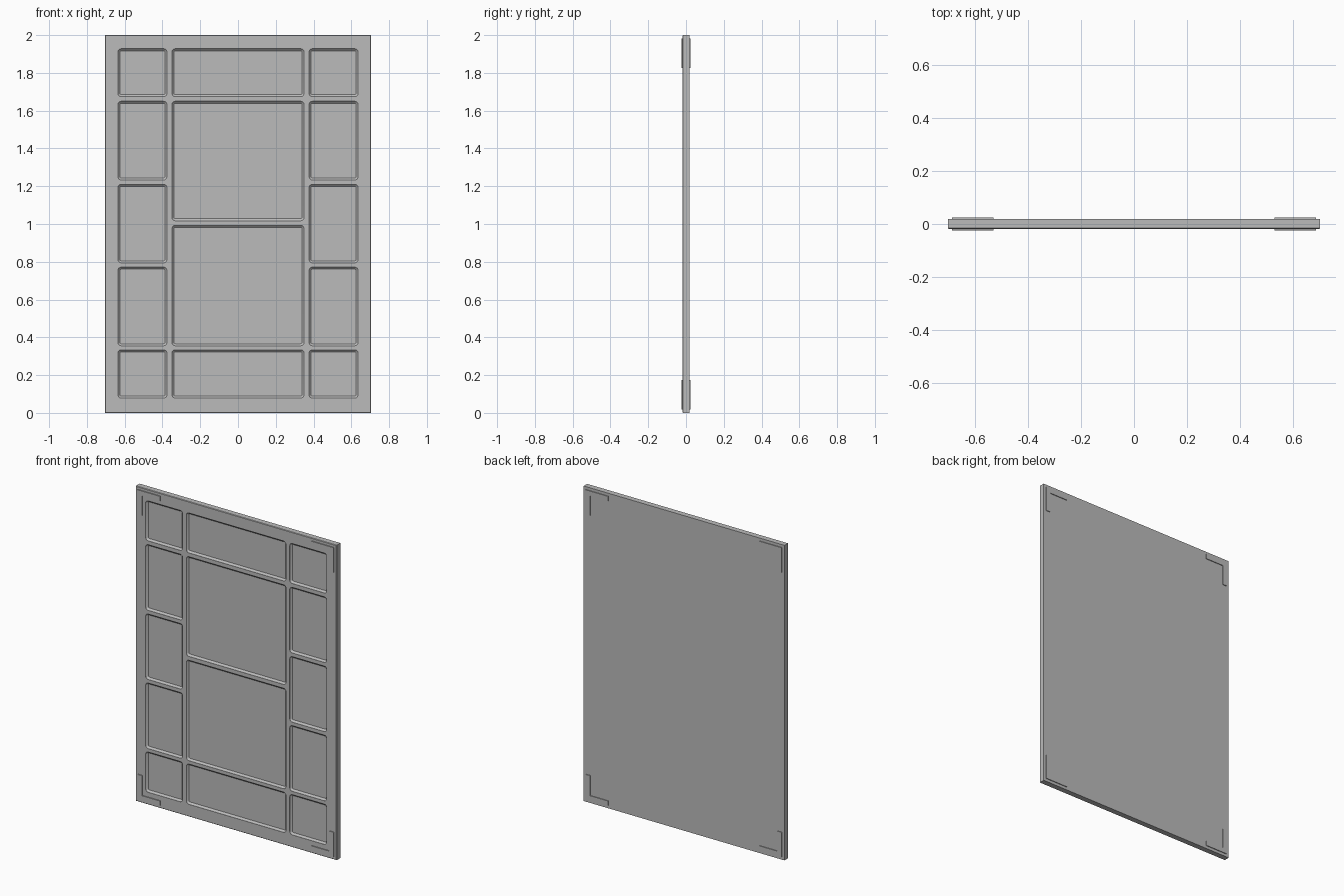
import bpy, bmesh, math

if "Cube" in bpy.data.objects:
    bpy.data.objects.remove(bpy.data.objects["Cube"])

grey = bpy.data.materials.new("grey")
grey.diffuse_color = (0.5, 0.5, 0.5, 1)
grey.use_nodes = True
grey.node_tree.nodes["Principled BSDF"].inputs["Base Color"].default_value = grey.diffuse_color
FRONT, BACK, FLOOR = -0.0185, 0.0195, -0.007


def finish(name, bm):
    bmesh.ops.recalc_face_normals(bm, faces=bm.faces)
    me = bpy.data.meshes.new(name)
    bm.to_mesh(me)
    bm.free()
    me.materials.append(grey)
    ob = bpy.data.objects.new(name, me)
    bpy.context.collection.objects.link(ob)
    return ob


def loft(bm, rings):
    """Join rings of (x, y, z) points into a closed solid."""
    vs = [[bm.verts.new(p) for p in r] for r in rings]
    n = len(vs[0])
    for a, b in zip(vs, vs[1:]):
        for i in range(n):
            bm.faces.new((a[i], a[(i + 1) % n], b[(i + 1) % n], b[i]))
    bm.faces.new(vs[0])
    bm.faces.new(vs[-1][::-1])


def rounded(x0, x1, z0, z1, y, inset, r=0.018, steps=4):
    """Rounded rectangle ring at depth y."""
    pts = []
    corners = [(x1 - r, z1 - r), (x0 + r, z1 - r), (x0 + r, z0 + r), (x1 - r, z0 + r)]
    for k, (cx, cz) in enumerate(corners):
        for s in range(steps + 1):
            a = math.pi / 2 * (k + s / steps)
            pts.append((cx + (r - inset) * math.cos(a), y, cz + (r - inset) * math.sin(a)))
    return pts


# Flat slab with lightly softened rim
bm = bmesh.new()
ring = lambda d, y: [(sx * (0.705 - d), y, 1 + sz * (1 - d))
                     for sx, sz in ((-1, -1), (1, -1), (1, 1), (-1, 1))]
loft(bm, [ring(0.003, FRONT), ring(0, FRONT + 0.003), ring(0, BACK)])
panel = finish("panel", bm)

# Recessed fields: three columns
side_rows = [(0.078, 0.334), (0.355, 0.772), (0.794, 1.21), (1.233, 1.65), (1.674, 1.928)]
mid_rows = [(0.078, 0.334), (0.355, 0.993), (1.017, 1.65), (1.674, 1.928)]
fields = [(-0.35, 0.35, *r) for r in mid_rows]
for x0, x1 in ((-0.636, -0.376), (0.376, 0.636)):
    fields += [(x0, x1, *r) for r in side_rows]
bm = bmesh.new()
for f in fields:
    loft(bm, [rounded(*f, FRONT - 0.02, 0), rounded(*f, FRONT + 0.001, 0),
              rounded(*f, FLOOR - 0.004, 0.006), rounded(*f, FLOOR, 0.011)])
cutter = finish("recess_cutter", bm)
cutter.hide_render = True
cut = panel.modifiers.new("recesses", 'BOOLEAN')
cut.operation, cut.solver, cut.object = 'DIFFERENCE', 'EXACT', cutter
bpy.context.view_layer.objects.active = panel
panel.select_set(True)
bpy.ops.object.modifier_apply(modifier=cut.name)
bpy.data.objects.remove(cutter)
bpy.ops.object.shade_smooth_by_angle(angle=math.radians(25))

# L-shaped corner brackets, standing slightly proud on both sides
outline = [(0, 0), (0.157, 0), (0.157, 0.03), (0.03, 0.03), (0.03, 0.157), (0, 0.157)]
for sx, side in ((-1, "left"), (1, "right")):
    for sz, level in ((-1, "lower"), (1, "upper")):
        bm = bmesh.new()
        loft(bm, [[(sx * (0.688 - u), y, 1 + sz * (0.982 - v)) for u, v in outline]
                  for y in (-0.0245, 0.0245)])
        finish(f"{level}_{side}_corner_bracket", bm)
